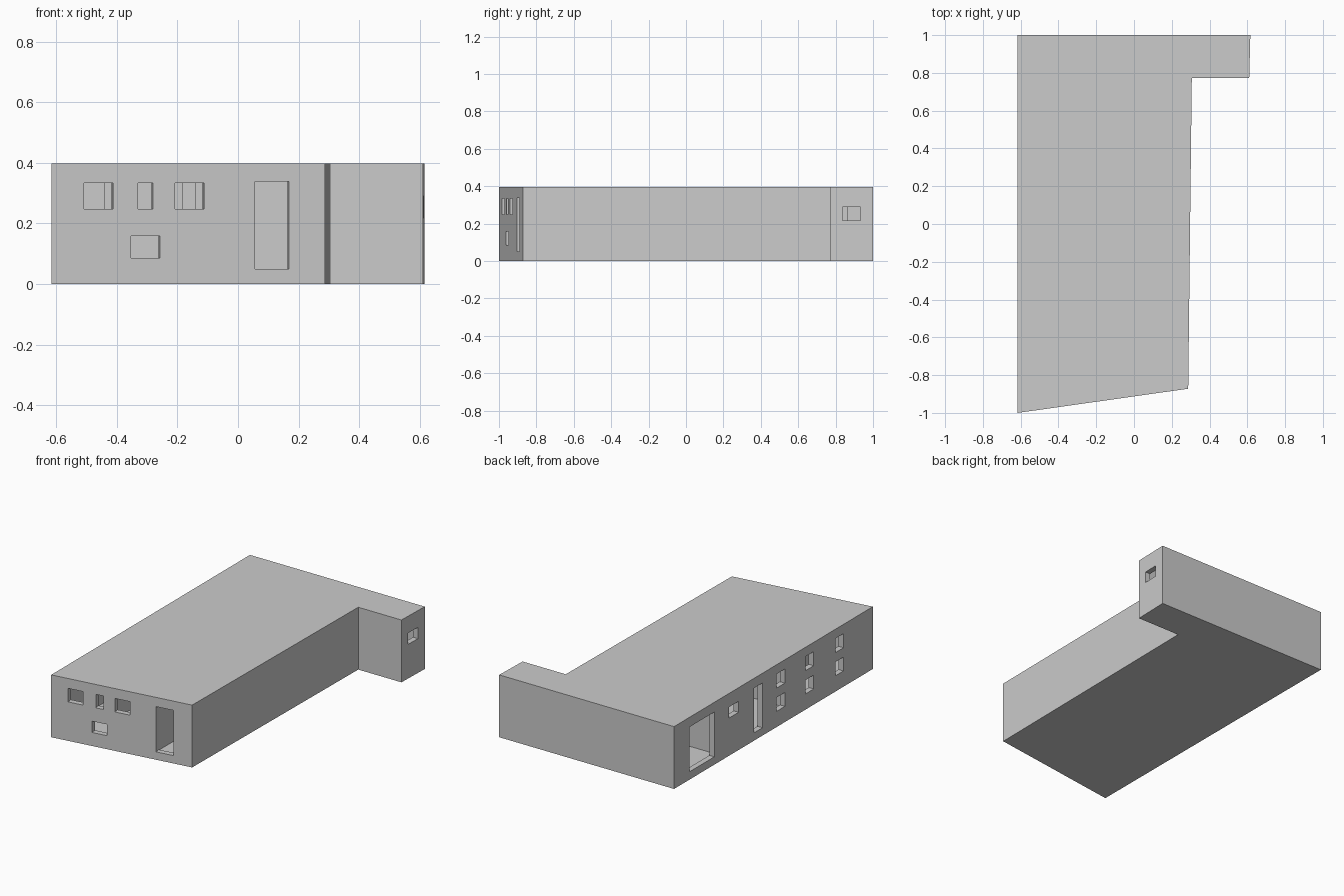
import bpy, bmesh, math
from mathutils import Vector, Matrix

if "Cube" in bpy.data.objects:
    bpy.data.objects.remove(bpy.data.objects["Cube"])

H, WALL, FLOOR, CEIL = 0.397, 0.035, 0.045, 0.362
FOOT = [Vector(p) for p in [(-0.616, -1.0), (0.287, -0.872), (0.306, 0.773),
                            (0.61, 0.773), (0.616, 1.0), (-0.616, 1.0)]]


def make_object(name, bm):
    bmesh.ops.recalc_face_normals(bm, faces=bm.faces)
    me = bpy.data.meshes.new(name)
    bm.to_mesh(me)
    bm.free()
    ob = bpy.data.objects.new(name, me)
    bpy.context.collection.objects.link(ob)
    return ob


def prism(name, pts, z0, z1):
    bm = bmesh.new()
    face = bm.faces.new([bm.verts.new((p[0], p[1], z0)) for p in pts])
    ext = bmesh.ops.extrude_face_region(bm, geom=[face])
    top = [v for v in ext["geom"] if isinstance(v, bmesh.types.BMVert)]
    bmesh.ops.translate(bm, verts=top, vec=(0, 0, z1 - z0))
    return make_object(name, bm)


def inset(pts, d):
    # offset every corner inwards along the two adjoining walls
    out = []
    for i, p in enumerate(pts):
        a = (p - pts[i - 1]).normalized()
        b = (pts[(i + 1) % len(pts)] - p).normalized()
        na, nb = Vector((-a.y, a.x)), Vector((-b.y, b.x))
        out.append(p + (na + nb) * d / (1 + na.dot(nb)))
    return out


def opening(p, q, z0, z1):
    # box cutter centred on the wall line from p to q
    p, q = Vector(p), Vector(q)
    d, m = q - p, (p + q) / 2
    mat = (Matrix.Translation((m.x, m.y, (z0 + z1) / 2))
           @ Matrix.Rotation(math.atan2(d.y, d.x), 4, 'Z')
           @ Matrix.Diagonal((d.length, 0.12, z1 - z0, 1)))
    bm = bmesh.new()
    bmesh.ops.create_cube(bm, size=1, matrix=mat)
    return make_object("opening_cutter", bm)


# Solid shell and its hollow interior
shell = prism("building_shell", FOOT, 0, H)
cutters = [prism("interior_cutter", inset(FOOT, WALL), FLOOR, CEIL)]

# Front wall: upper windows, lower window, door
slope = (FOOT[1].y - FOOT[0].y) / (FOOT[1].x - FOOT[0].x)
front_y = lambda x: FOOT[0].y + (x - FOOT[0].x) * slope
for x0, x1, z0, z1 in [(-0.508, -0.412, 0.248, 0.334), (-0.33, -0.281, 0.248, 0.334),
                       (-0.208, -0.112, 0.248, 0.334), (-0.353, -0.258, 0.086, 0.158),
                       (0.056, 0.168, 0.05, 0.338)]:
    cutters.append(opening((x0, front_y(x0)), (x1, front_y(x1)), z0, z1))

# Left wall: gate, small window, door, three pairs of windows
left = [(0.595, 0.845, 0.05, 0.335), (0.35, 0.445, 0.24, 0.31), (0.11, 0.196, 0.05, 0.335)]
for y0 in (-0.115, -0.405, -0.705):
    left += [(y0, y0 + 0.083, 0.248, 0.338), (y0, y0 + 0.083, 0.1, 0.188)]
for y0, y1, z0, z1 in left:
    cutters.append(opening((-0.616, y0), (-0.616, y1), z0, z1))

# Wing end window
cutters.append(opening((0.6116, 0.836), (0.6142, 0.933), 0.218, 0.29))

for c in cutters:
    mod = shell.modifiers.new("cut", 'BOOLEAN')
    mod.operation, mod.solver, mod.object = 'DIFFERENCE', 'EXACT', c
dg = bpy.context.evaluated_depsgraph_get()
result = bpy.data.meshes.new_from_object(shell.evaluated_get(dg))
shell.modifiers.clear()
shell.data = result
for c in cutters:
    bpy.data.objects.remove(c)

# Inner partition walls: x0, x1, y0, y1
for i, (x0, x1, y0, y1) in enumerate([
        (-0.59, 0.28, 0.51, 0.55), (-0.59, 0.28, -0.24, -0.2),
        (0.01, 0.05, -0.89, -0.72), (-0.185, -0.14, -0.72, -0.24),
        (-0.44, -0.4, -0.72, -0.24), (0.0, 0.25, 0.82, 0.865)]):
    prism(f"partition_{i + 1}", [(x0, y0), (x1, y0), (x1, y1), (x0, y1)],
          FLOOR - 0.01, CEIL + 0.01)
